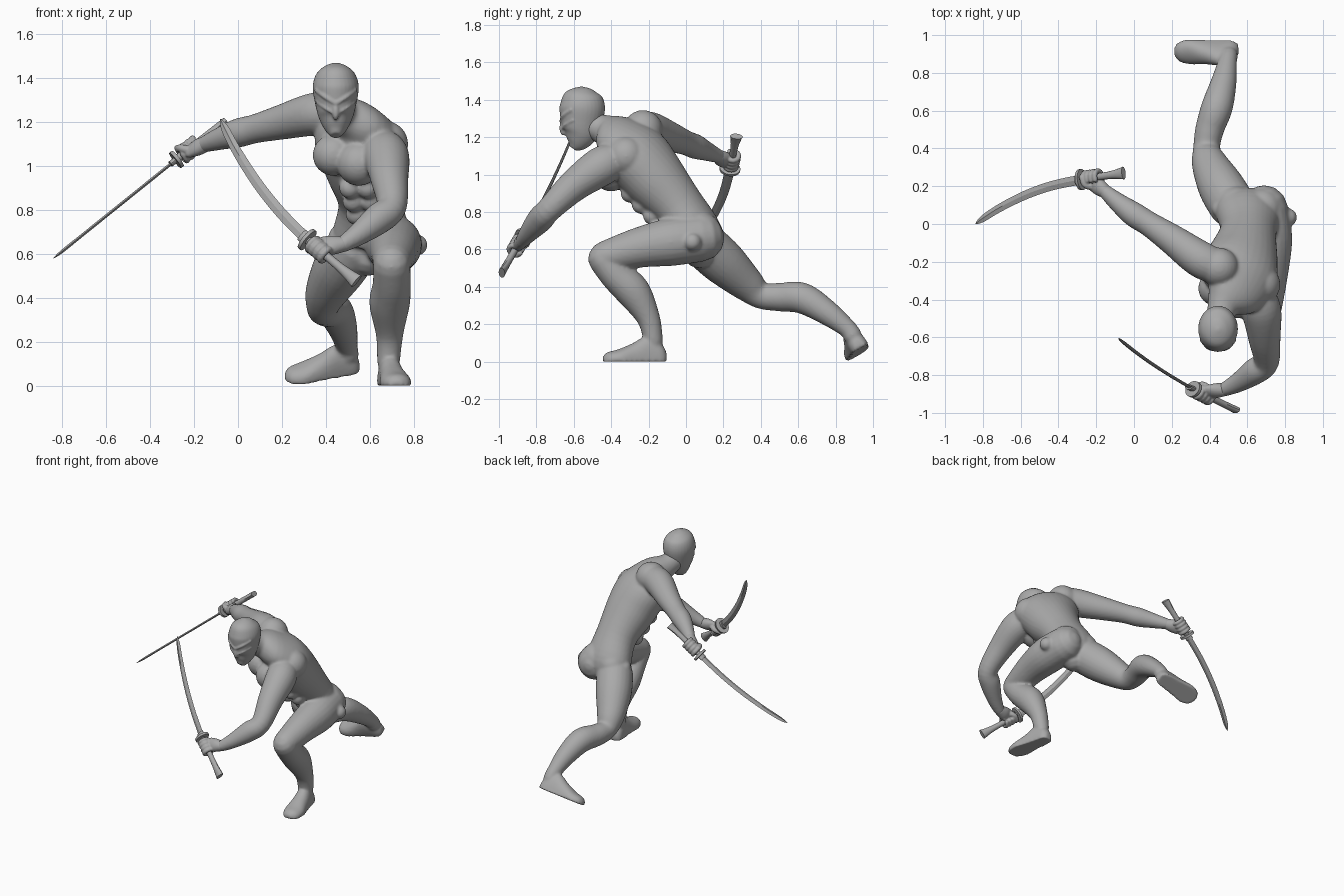
import bpy, bmesh, math
from mathutils import Vector, Matrix

if "Cube" in bpy.data.objects:
    bpy.data.objects.remove(bpy.data.objects["Cube"])

grey = bpy.data.materials.new("plain grey")
grey.use_nodes = True
grey.diffuse_color = (.4, .4, .4, 1)
grey.node_tree.nodes["Principled BSDF"].inputs["Base Color"].default_value = (.4, .4, .4, 1)


def spline(rows, steps):
    """Catmull-Rom through rows of equal length."""
    rows = [Vector(r) for r in rows]
    out = []
    for i in range(len(rows) - 1):
        a, b = rows[i], rows[i + 1]
        m0 = (b - rows[max(i - 1, 0)]) / 2
        m1 = (rows[min(i + 2, len(rows) - 1)] - a) / 2
        for k in range(steps):
            t = k / steps
            t2, t3 = t * t, t ** 3
            out.append(a * (2*t3 - 3*t2 + 1) + m0 * (t3 - 2*t2 + t)
                       + b * (3*t2 - 2*t3) + m1 * (t3 - t2))
    return out + [rows[-1]]


def skin_rings(bm, rings):
    """Bridge rings of points and close both ends."""
    vs = [[bm.verts.new(p) for p in ring] for ring in rings]
    n = len(vs[0])
    for a, b in zip(vs, vs[1:]):
        for i in range(n):
            bm.faces.new((a[i], a[(i + 1) % n], b[(i + 1) % n], b[i]))
    bm.faces.new(vs[0])
    bm.faces.new(vs[-1])


def loft(bm, stations, side, side_end=None, segs=24, steps=5, dome=True):
    """Tube through (x, y, z, half width, half depth) stations."""
    rows = spline([s if len(s) == 5 else (*s, s[3]) for s in stations], steps)
    pos = [Vector(r[:3]) for r in rows]
    s0, s1 = Vector(side), Vector(side_end or side)
    rings, last = [], len(rows) - 1

    def ring(c, u, v, w, d):
        angles = [math.tau * k / segs for k in range(segs)]
        rings.append([c + u * w * math.cos(a) + v * d * math.sin(a) for a in angles])

    for i, r in enumerate(rows):
        t = (pos[min(i + 1, last)] - pos[max(i - 1, 0)]).normalized()
        s = s0.lerp(s1, i / last)
        u = (s - t * s.dot(t)).normalized()
        v = t.cross(u)
        w, d = max(r[3], .001), max(r[4], .001)
        caps = [math.radians(x) for x in (80, 55, 28)] if dome else []
        if i == 0:
            for a in caps:
                ring(pos[i] - t * min(w, d) * math.sin(a), u, v, w * math.cos(a), d * math.cos(a))
        ring(pos[i], u, v, w, d)
        if i == last:
            for a in reversed(caps):
                ring(pos[i] + t * min(w, d) * math.sin(a), u, v, w * math.cos(a), d * math.cos(a))
    skin_rings(bm, rings)


def ball(bm, x, y, z, r, scale=(1, 1, 1)):
    m = Matrix.Translation((x, y, z)) @ Matrix.Diagonal((*scale, 1))
    bmesh.ops.create_uvsphere(bm, u_segments=24, v_segments=14, radius=r, matrix=m)


def foot(bm, heel, fwd, up):
    """Flat-soled foot from heel to toe."""
    f = Vector(fwd).normalized()
    side = f.cross(Vector(up)).normalized()
    u = side.cross(f)
    shape = [(0, .025, .05), (.03, .048, .1), (.1, .054, .14), (.18, .062, .1),
             (.26, .072, .066), (.32, .055, .05), (.345, .02, .025)]
    rings = []
    for s, w, h in spline(shape, 4):
        c = Vector(heel) + f * s
        angles = [math.pi * k / 16 for k in range(17)]
        rings.append([c + side * w * math.cos(a) + u * h * math.sin(a) ** .7 for a in angles])
    skin_rings(bm, rings)


def finish(name, bm, angle=35, voxel=None, smooth=0):
    bmesh.ops.recalc_face_normals(bm, faces=bm.faces)
    me = bpy.data.meshes.new(name)
    bm.to_mesh(me)
    bm.free()
    me.materials.append(grey)
    ob = bpy.data.objects.new(name, me)
    bpy.context.collection.objects.link(ob)
    bpy.ops.object.select_all(action='DESELECT')
    ob.select_set(True)
    bpy.context.view_layer.objects.active = ob
    if voxel:
        mod = ob.modifiers.new("blend", 'REMESH')
        mod.mode, mod.voxel_size = 'VOXEL', voxel
        soft = ob.modifiers.new("soften", 'SMOOTH')
        soft.factor, soft.iterations = .5, smooth
        bpy.ops.object.modifier_apply(modifier=mod.name)
        bpy.ops.object.modifier_apply(modifier=soft.name)
    bpy.ops.object.shade_smooth_by_angle(angle=math.radians(angle))
    return ob


X, Z = (1, 0, 0), (0, 0, 1)

# Body: torso, limbs and feet blended into one skin
body = bmesh.new()
loft(body, [(.59, .07, .59, .1, .09), (.605, .06, .67, .175, .135), (.605, -.04, .83, .15, .135),
            (.58, -.17, .98, .185, .165), (.55, -.27, 1.11, .215, .16), (.52, -.36, 1.2, .17, .11),
            (.47, -.44, 1.24, .085, .08), (.45, -.53, 1.27, .07, .07)],
     (1, -.2, 0), (.74, -.54, -.39), segs=32)
# chest, shoulder blades, buttocks and hip knobs
for m in [(.435, -.34, 1.05, .095), (.55, -.4, 1.01, .1), (.45, -.23, 1.24, .105),
          (.67, -.32, 1.1, .105), (.54, .1, .68, .1), (.68, .08, .69, .11),
          (.815, .035, .64, .048), (.46, .08, .68, .048)]:
    ball(body, *m)
# belly muscles
for k in range(3):
    for s in (-1, 1):
        ball(body, .55 + .015 * k + .04 * s, -.3 + .06 * k, .9 - .06 * k, .05)
# front thigh and shin
loft(body, [(.69, .08, .66, .125), (.71, -.08, .64, .128), (.71, -.25, .61, .108),
            (.70, -.43, .56, .086)], X)
loft(body, [(.70, -.44, .55, .084), (.70, -.37, .46, .087), (.69, -.28, .37, .092),
            (.69, -.2, .23, .062), (.685, -.175, .11, .052)], X)
# trailing leg
loft(body, [(.52, .1, .62, .125), (.46, .2, .53, .122), (.40, .32, .42, .095),
            (.385, .4, .355, .072), (.40, .5, .345, .076), (.44, .62, .34, .083),
            (.475, .75, .265, .068), (.495, .86, .18, .05), (.5, .89, .14, .05)], X)
foot(body, (.675, -.105, 0), (.17, -1, 0), Z)
foot(body, (.555, .935, .075), (-1, -.06, -.14), (0, -.5, .86))
# arms
loft(body, [(.65, -.38, 1.08, .095), (.675, -.46, 1.04, .105), (.69, -.6, .94, .086),
            (.70, -.73, .815, .068), (.64, -.78, .76, .07), (.55, -.84, .69, .052),
            (.48, -.875, .645, .038)], Z)
loft(body, [(.42, -.22, 1.24, .095), (.34, -.18, 1.235, .097), (.2, -.08, 1.2, .08),
            (.08, 0, 1.17, .066), (0, .05, 1.15, .066), (-.08, .11, 1.125, .052),
            (-.15, .17, 1.1, .038)], Z)
finish("body", body, 60, .009, 6)

# Masked head with brow ridges, nose and cheek edges
head = bmesh.new()
loft(head, [(.445, -.605, 1.14, .022, .022), (.445, -.585, 1.17, .05, .06),
            (.445, -.565, 1.22, .077, .092), (.445, -.56, 1.28, .093, .11),
            (.445, -.555, 1.36, .105, .122), (.445, -.56, 1.42, .088, .102),
            (.445, -.56, 1.455, .05, .06), (.445, -.56, 1.47, .01, .01)], X, segs=32, dome=False)
ball(head, .445, -.655, 1.25, .022, (.8, 1, 1.9))
for s in (-1, 1):
    loft(head, [(.445 + s * x, y, z, .01) for x, y, z in
                ((.0, -.668, 1.285), (.05, -.657, 1.315), (.088, -.615, 1.345))], Z, segs=10)
    loft(head, [(.445 + s * x, y, z, .007) for x, y, z in
                ((.01, -.662, 1.24), (.05, -.648, 1.265), (.085, -.605, 1.29))], Z, segs=10)
finish("masked_head", head, 60, .006, 3)


def sword_and_hand(label, tip, guard, pommel, wrist, bulge, curve):
    tip, guard, pommel, wrist = map(Vector, (tip, guard, pommel, wrist))
    axis = (pommel - guard).normalized()
    wide = Vector(bulge).normalized()

    # curved blade of diamond section
    bm = bmesh.new()
    rows = []
    for t, w in ((0, .026), (.25, .025), (.5, .024), (.75, .022), (.93, .018), (1, .001)):
        p = guard.lerp(tip, t) + wide * curve * 4 * t * (1 - t)
        rows.append((*p, w, .007 if t < 1 else .001))
    loft(bm, rows, wide, segs=4, steps=4, dome=False)
    finish(label + "_blade", bm, 20)

    # grip that flares to the pommel
    bm = bmesh.new()
    length = (pommel - guard).length
    rows = []
    for t, w in ((0, .02), (.3, .019), (.65, .02), (.85, .026), (1, .034)):
        rows.append((*(guard + axis * length * t), w, .018))
    loft(bm, rows, wide, segs=12, steps=2, dome=False)
    finish(label + "_grip", bm)

    # oval guard and blade collar
    bm = bmesh.new()
    for a, b, w, d in ((-.008, .008, .056, .044), (-.035, 0, .03, .014)):
        loft(bm, [(*(guard + axis * a), w, d), (*(guard + axis * b), w, d)],
             wide, segs=20, steps=1, dome=False)
    finish(label + "_guard", bm)

    # palm, wrapped fingers and thumb
    bm = bmesh.new()
    mid = guard + axis * .075
    to_wrist = wrist - mid
    p = (to_wrist - axis * to_wrist.dot(axis)).normalized()
    q = axis.cross(p)
    palm = mid + p * .03
    loft(bm, [(*wrist, .036, .036), (*wrist.lerp(palm, .5), .046, .036), (*palm, .048, .026)],
         axis, steps=4)
    for k in range(4):
        c = mid + axis * (k * .027 - .04)
        arc = [math.radians(a) for a in range(-20, 281, 50)]
        loft(bm, [(*(c + (p * math.cos(a) + q * math.sin(a)) * .033), .0145) for a in arc],
             axis, segs=10, steps=2)
    c = mid - axis * .03
    loft(bm, [(*(palm + p * .02), .022), (*(c + p * .025 - q * .035), .018),
              (*(c - p * .02 - q * .035 - axis * .01), .014)], axis, segs=10)
    finish(label + "_hand", bm, 60, .005, 3)


sword_and_hand("left", (-.08, -.605, 1.215), (.315, -.875, .665), (.54, -.985, .475),
               (.475, -.877, .643), (-.8, .1, -.6), .035)
sword_and_hand("right", (-.84, 0, .58), (-.28, .235, 1.03), (-.055, .27, 1.205),
               (-.15, .17, 1.1), (-.25, 1, -.2), .04)
